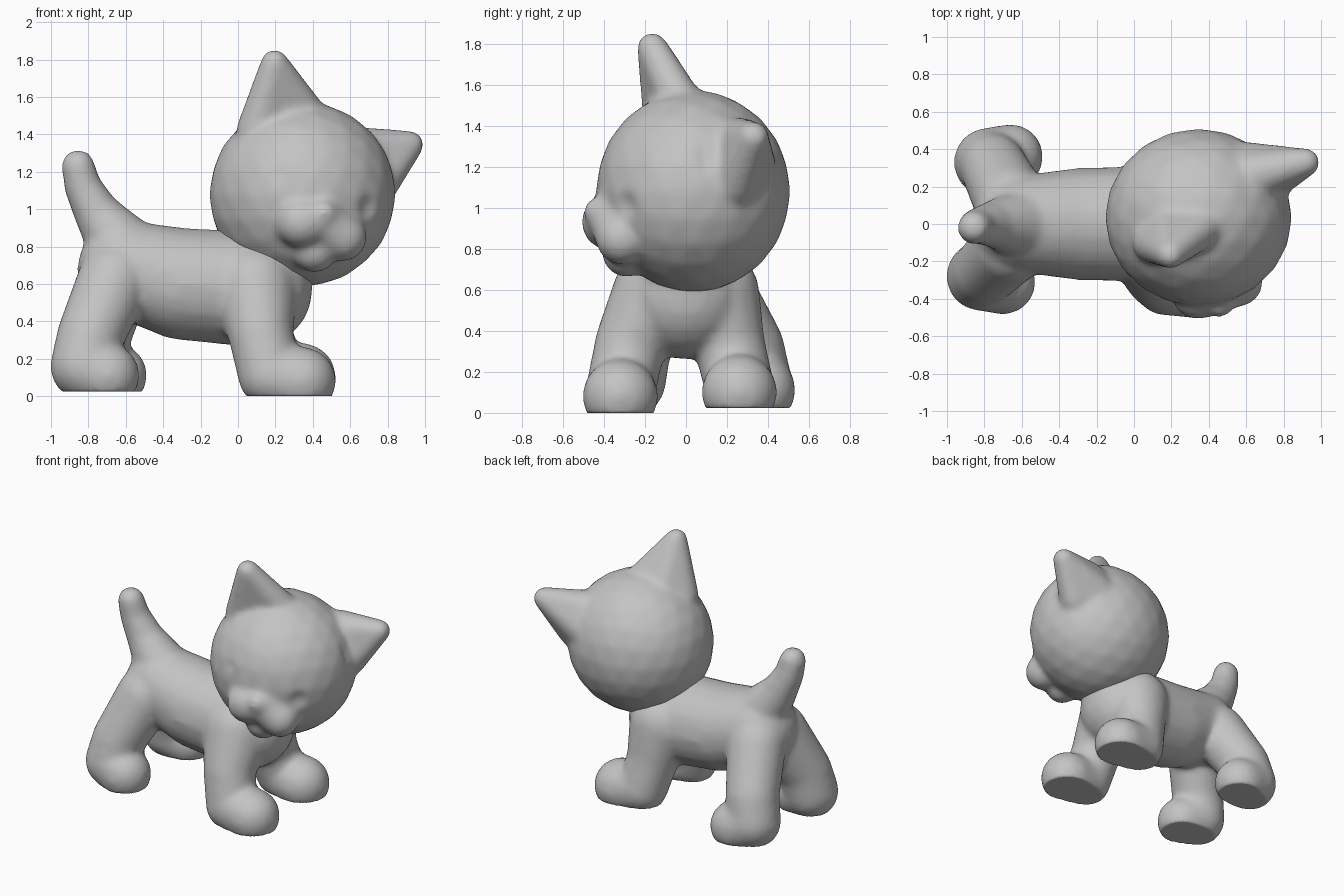
import bpy
import bmesh
from mathutils import Matrix, Vector

cube = bpy.data.objects.get("Cube")
if cube:
    bpy.data.objects.remove(cube)

GREY = (0.55, 0.55, 0.55, 1)
grey = bpy.data.materials.new("soft grey")
grey.use_nodes = True
grey.diffuse_color = GREY
grey.node_tree.nodes["Principled BSDF"].inputs["Base Color"].default_value = GREY


def ball(bm, x, y, z, r, scale=(1, 1, 1)):
    place = Matrix.Translation((x, y, z)) @ Matrix.Diagonal((*scale, 1))
    return bmesh.ops.create_icosphere(bm, subdivisions=3, radius=r, matrix=place)["verts"]


def hull(bm, balls):
    """Wrap a set of (x, y, z, radius) balls in one convex skin."""
    part = bmesh.new()
    for b in balls:
        ball(part, *b)
    out = bmesh.ops.convex_hull(part, input=part.verts)
    bmesh.ops.delete(part, geom=list({v for v in out["geom_interior"]
                     if isinstance(v, bmesh.types.BMVert)}), context="VERTS")
    # Keep only the outer skin
    corners = [v.co.copy() for v in part.verts]
    part.free()
    verts = [bm.verts.new(c) for c in corners]
    made = bmesh.ops.convex_hull(bm, input=verts)
    faces = [f for f in made["geom"] if isinstance(f, bmesh.types.BMFace)]
    bmesh.ops.recalc_face_normals(bm, faces=faces)


def limb(bm, balls):
    """Tapered limb running through the balls in order."""
    for pair in zip(balls, balls[1:]):
        hull(bm, pair)


def add_object(name, bm):
    mesh = bpy.data.meshes.new(name)
    bm.to_mesh(mesh)
    bm.free()
    obj = bpy.data.objects.new(name, mesh)
    bpy.context.collection.objects.link(obj)
    return obj


def remesh(obj, size):
    mod = obj.modifiers.new("fuse", "REMESH")
    mod.mode = "VOXEL"
    mod.voxel_size = size


def sculpt(obj, cutter=None, rounds=12):
    """Fuse the parts, scoop out the cutter, soften and bake."""
    remesh(obj, 0.02)
    if cutter:
        cutter.hide_render = True
        scoop = obj.modifiers.new("scoop", "BOOLEAN")
        scoop.operation = "DIFFERENCE"
        scoop.object = cutter
        remesh(obj, 0.016)
    soft = obj.modifiers.new("soften", "SMOOTH")
    soft.factor = 0.5
    soft.iterations = rounds
    graph = bpy.context.evaluated_depsgraph_get()
    baked = bpy.data.meshes.new_from_object(obj.evaluated_get(graph))
    obj.modifiers.clear()
    obj.data = baked
    if cutter:
        bpy.data.objects.remove(cutter)
    baked.materials.clear()
    baked.materials.append(grey)
    for poly in baked.polygons:
        poly.use_smooth = True
        poly.material_index = 0


# Body: torso, tail and four legs
body = bmesh.new()
limb(body, [(0.09, 0, 0.57, 0.31), (-0.3, 0, 0.6, 0.3), (-0.6, 0, 0.68, 0.26)])
limb(body, [(0.1, 0, 0.6, 0.27), (0.25, 0, 0.8, 0.22)])
limb(body, [(-0.62, 0, 0.8, 0.18), (-0.75, 0, 0.97, 0.125),
            (-0.83, -0.01, 1.12, 0.1), (-0.855, -0.02, 1.23, 0.09)])

# Front legs
for side, y, lift in ((-1, 0.32, 0), (1, 0.26, 0.02)):
    limb(body, [(0.09, side * 0.13, 0.58, 0.23), (0.12, side * (y - 0.05), 0.34, 0.175),
                (0.17, side * y, 0.11 + lift, 0.17), (0.34, side * y, 0.08 + lift, 0.185)])

# Hind legs
for side, x, y in ((-1, -0.82, 0.28), (1, -0.78, 0.33)):
    limb(body, [(-0.66, side * 0.12, 0.62, 0.2), (x + 0.03, side * (y - 0.03), 0.32, 0.18),
                (x, side * y, 0.16, 0.185), (x + 0.12, side * (y + 0.03), 0.11, 0.175)])

kitten_body = add_object("body", body)
sculpt(kitten_body)
# Flat soles
for v in kitten_body.data.vertices:
    sole = 0.0 if v.co.x > -0.2 and v.co.y < 0 else 0.025
    v.co.z = max(v.co.z, sole)

# Head: skull, muzzle, nose, chin and ears
head = bmesh.new()
ball(head, 0.345, 0.035, 1.08, 1, (0.5, 0.475, 0.495))
hull(head, [(0.34, -0.37, 0.93, 0.14), (0.46, -0.36, 0.95, 0.12)])
hull(head, [(0.56, -0.31, 0.85, 0.13), (0.46, -0.34, 0.93, 0.13)])
ball(head, 0.46, -0.43, 0.98, 0.07)
ball(head, 0.41, -0.29, 0.78, 0.12)
hull(head, [(0.195, -0.165, 1.78, 0.075), (0.1, -0.1, 1.42, 0.11),
            (0.38, -0.01, 1.48, 0.11), (0.2, 0.02, 1.38, 0.13)])
hull(head, [(0.92, 0.33, 1.345, 0.075), (0.64, 0.26, 1.31, 0.13),
            (0.74, 0.24, 1.12, 0.11), (0.6, 0.3, 1.2, 0.14)])

# Hollows of the ears and shallow eye sockets
hollow = bmesh.new()
hull(hollow, [(0.22, -0.28, 1.73, 0.04), (0.17, -0.3, 1.54, 0.06), (0.32, -0.24, 1.56, 0.06)])
hull(hollow, [(0.93, 0.2, 1.32, 0.04), (0.83, 0.08, 1.34, 0.06), (0.87, 0.1, 1.2, 0.06)])
middle = Vector((0.345, 0.035, 1.08))
for aim in ((-0.12, -0.45, 0.1), (0.36, -0.34, -0.07)):
    spot = middle + Vector(aim).normalized() * 0.6
    ball(hollow, *spot, 0.14)
sculpt(add_object("head", head), add_object("hollow_cutter", hollow))
